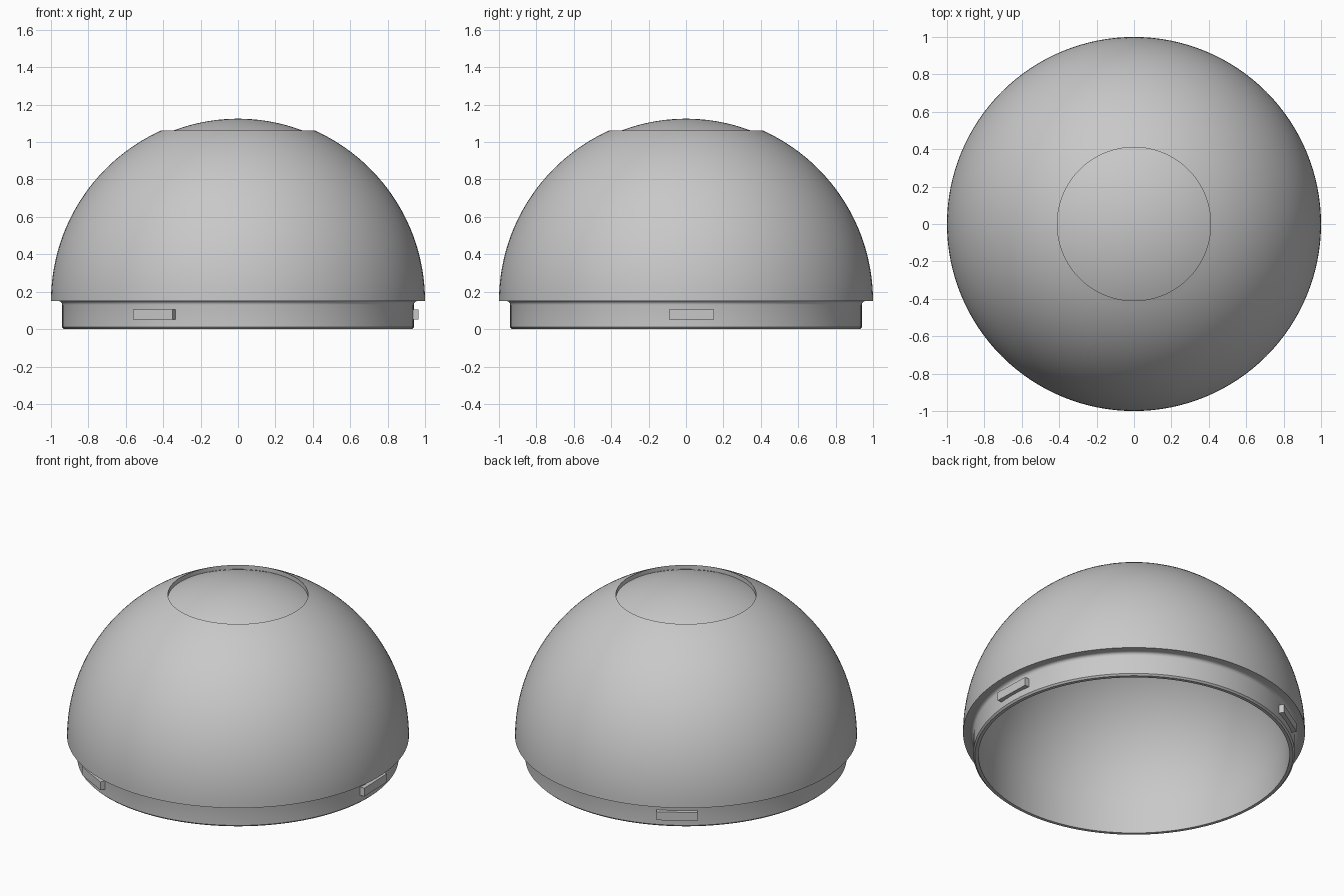
import bpy, bmesh, math
from mathutils import Matrix

if "Cube" in bpy.data.objects:
    bpy.data.objects.remove(bpy.data.objects["Cube"])

SEGMENTS = 128
BASE_Z = 0.15          # height of the dome's equator
OUTER_R, CAP_R, INNER_R = 1.0, 0.975, 0.91
RECESS_R = 0.41        # radius of the shallow round recess on top
COLLAR_R = 0.94

grey = bpy.data.materials.new("plain grey")
grey.diffuse_color = (0.58, 0.58, 0.58, 1)
grey.use_nodes = True
grey.node_tree.nodes["Principled BSDF"].inputs["Base Color"].default_value = grey.diffuse_color


def arc(radius, start, end, steps, cx=0.0, cz=BASE_Z):
    """Points (r, z) on an arc, angles in radians from the horizontal."""
    return [(cx + radius * math.cos(start + (end - start) * i / steps),
             cz + radius * math.sin(start + (end - start) * i / steps))
            for i in range(steps + 1)]


def finish(bm, name):
    bmesh.ops.recalc_face_normals(bm, faces=bm.faces)
    mesh = bpy.data.meshes.new(name)
    bm.to_mesh(mesh)
    bm.free()
    mesh.materials.append(grey)
    obj = bpy.data.objects.new(name, mesh)
    bpy.context.collection.objects.link(obj)
    return obj


def lathe(name, profile):
    bm = bmesh.new()
    verts = [bm.verts.new((r, 0, z)) for r, z in profile]
    edges = [bm.edges.new(pair) for pair in zip(verts, verts[1:])]
    bmesh.ops.spin(bm, geom=verts + edges, cent=(0, 0, 0), axis=(0, 0, 1),
                   angle=math.tau, steps=SEGMENTS)
    bmesh.ops.remove_doubles(bm, verts=bm.verts, dist=0.0005)
    obj = finish(bm, name)
    bpy.context.view_layer.objects.active = obj
    obj.select_set(True)
    bpy.ops.object.shade_smooth_by_angle(angle=math.radians(30))
    obj.select_set(False)
    return obj


# Hollow dome: inner wall, rounded collar foot, collar, fillet, dome, recessed cap
half = math.pi / 2
profile = arc(INNER_R, half, 0, 32)
profile[0] = (0, BASE_Z + INNER_R)
profile += [(INNER_R, 0.0), (COLLAR_R - 0.01, 0.0), (COLLAR_R, 0.01)]
profile += arc(0.02, math.pi, half, 4, COLLAR_R + 0.02, BASE_Z - 0.02)
profile += arc(OUTER_R, 0, math.acos(RECESS_R / OUTER_R), 32)
profile += arc(CAP_R, math.acos(RECESS_R / CAP_R), half, 14)
profile[-1] = (0, BASE_Z + CAP_R)
lathe("dome_shell", profile)

# Three locking lugs spaced evenly round the collar
for i in range(3):
    bm = bmesh.new()
    place = (Matrix.Rotation(math.radians(1.8 + 120 * i), 4, 'Z')
             @ Matrix.Translation((0.9425, 0, 0.078))
             @ Matrix.Diagonal((0.04, 0.24, 0.054, 1)))
    bmesh.ops.create_cube(bm, size=1, matrix=place)
    finish(bm, f"locking_lug_{i + 1}")
